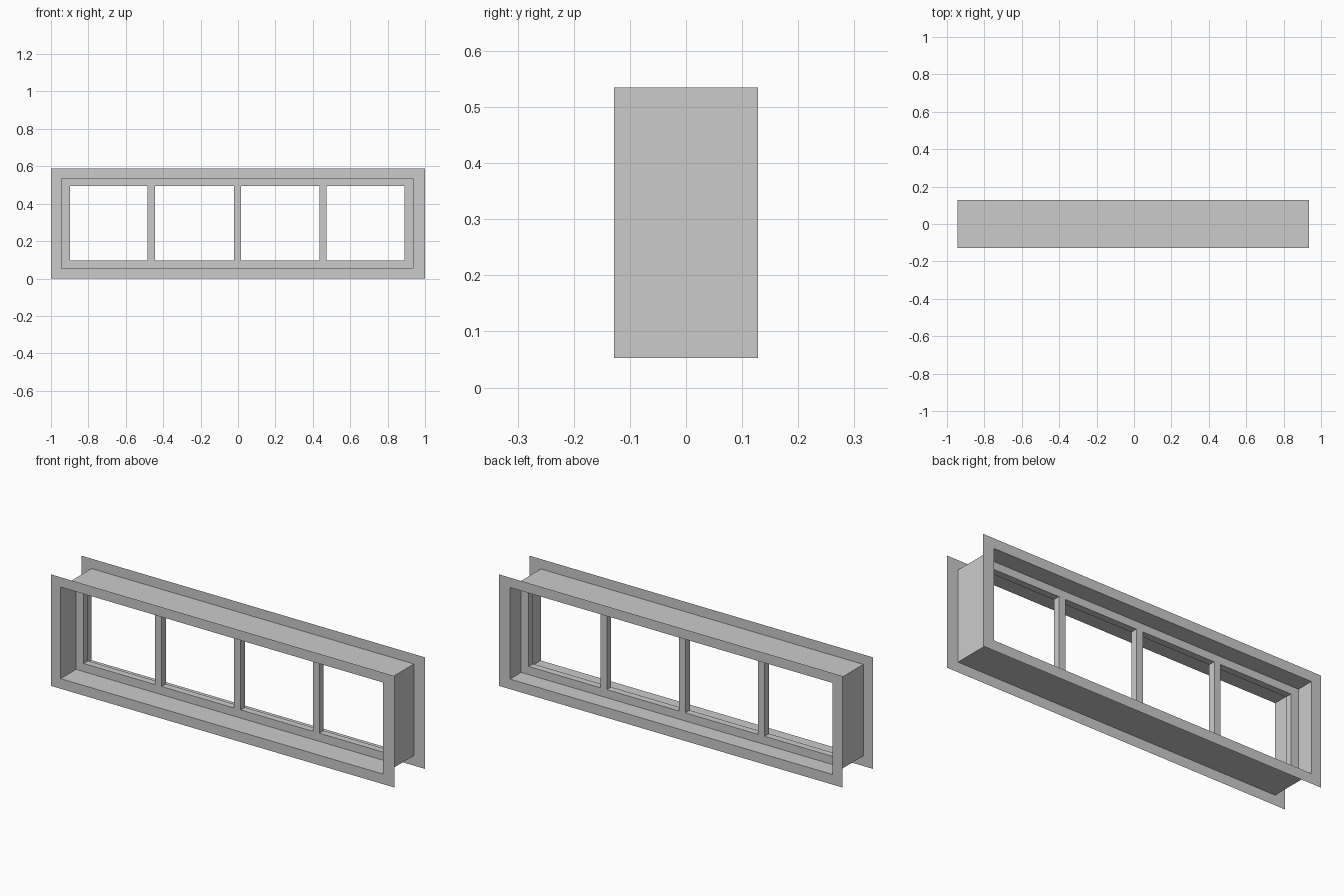
import bpy
import bmesh

if "Cube" in bpy.data.objects:
    bpy.data.objects.remove(bpy.data.objects["Cube"])

HALF_DEPTH = 0.128
LEFT, RIGHT, BOTTOM, TOP = -0.943, 0.935, 0.053, 0.535   # wall opening


def finish(name, bm):
    mesh = bpy.data.meshes.new(name)
    bm.to_mesh(mesh)
    bm.free()
    obj = bpy.data.objects.new(name, mesh)
    bpy.context.collection.objects.link(obj)
    return obj


def lattice(name, xs, zs, holes, y, depth=0.0, facing=-1):
    """Flat grid in the xz plane with open cells, optionally extruded along +y."""
    bm = bmesh.new()
    v = [[bm.verts.new((x, y, z)) for z in zs] for x in xs]
    for i in range(len(xs) - 1):
        for j in range(len(zs) - 1):
            if (i, j) not in holes:
                bm.faces.new((v[i][j], v[i + 1][j], v[i + 1][j + 1], v[i][j + 1]))
    bmesh.ops.delete(bm, geom=[p for p in bm.verts if not p.link_faces], context='VERTS')
    if depth:
        front = bm.faces[:]
        back = bmesh.ops.extrude_face_region(bm, geom=front, use_keep_orig=True)
        moved = [g for g in back["geom"] if isinstance(g, bmesh.types.BMVert)]
        bmesh.ops.translate(bm, vec=(0, depth, 0), verts=moved)
        bmesh.ops.recalc_face_normals(bm, faces=bm.faces)
    elif facing > 0:
        bmesh.ops.reverse_faces(bm, faces=bm.faces)
    return finish(name, bm)


# Flat trim on both sides of the wall
for name, side in (("front_trim", -1), ("back_trim", 1)):
    lattice(name, (-1, LEFT, RIGHT, 1), (0, BOTTOM, TOP, 0.587), {(1, 1)},
            side * HALF_DEPTH, facing=side)

# Thin jamb lining the opening
bm = bmesh.new()
corners = [(LEFT, BOTTOM), (RIGHT, BOTTOM), (RIGHT, TOP), (LEFT, TOP)]
rings = [[bm.verts.new((x, y, z)) for x, z in corners] for y in (-HALF_DEPTH, HALF_DEPTH)]
for k in range(4):
    n = (k + 1) % 4
    bm.faces.new((rings[0][k], rings[1][k], rings[1][n], rings[0][n]))
bmesh.ops.recalc_face_normals(bm, faces=bm.faces)
finish("jamb", bm)

# Sash with three mullions, four open panes
sash_x = [LEFT, -0.899]
for centre in (-0.464, -0.003, 0.455):
    sash_x += [centre - 0.019, centre + 0.019]
sash_x += [0.891, RIGHT]
lattice("sash", sash_x, (BOTTOM, 0.096, 0.494, TOP),
        {(i, 1) for i in (1, 3, 5, 7)}, 0.0, depth=0.036)
